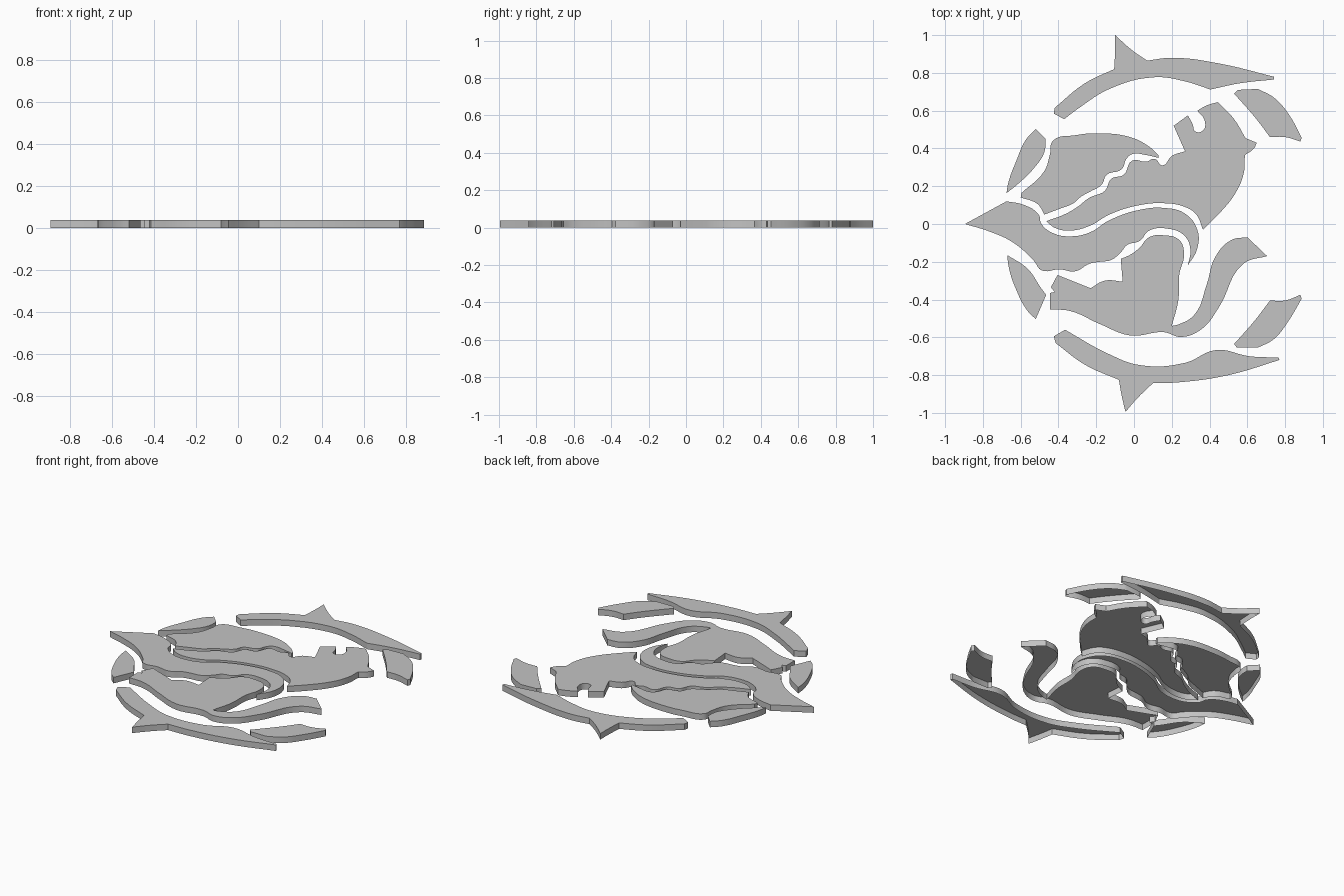
import bpy
import bmesh

THICKNESS = 0.038

default_cube = bpy.data.objects.get("Cube")
if default_cube:
    bpy.data.objects.remove(default_cube)

# One plain grey for the whole emblem
grey = bpy.data.materials.new("plain_grey")
grey.use_nodes = True
grey.diffuse_color = (0.55, 0.55, 0.55, 1)
grey.node_tree.nodes["Principled BSDF"].inputs["Base Color"].default_value = (0.55, 0.55, 0.55, 1)


def smooth(x, y):
    return x, y, "AUTO"


def corner(x, y):
    return x, y, "VECTOR"


def plate(name, outline):
    """Flat plate, open underneath, from an outline of rounded and sharp points."""
    curve = bpy.data.curves.new(name, "CURVE")
    curve.dimensions = "2D"
    curve.fill_mode = "BOTH"
    curve.extrude = THICKNESS / 2
    curve.resolution_u = 6
    spline = curve.splines.new("BEZIER")
    spline.bezier_points.add(len(outline) - 1)
    spline.use_cyclic_u = True
    for point, (x, y, kind) in zip(spline.bezier_points, outline):
        point.co = (x, y, 0)
        point.handle_left_type = point.handle_right_type = kind
    curve.materials.append(grey)
    part = bpy.data.objects.new(name, curve)
    part.location.z = THICKNESS / 2
    bpy.context.collection.objects.link(part)
    bpy.ops.object.select_all(action="DESELECT")
    part.select_set(True)
    bpy.context.view_layer.objects.active = part
    bpy.ops.object.convert(target="MESH")

    # Leave only the top face and the rim
    bm = bmesh.new()
    bm.from_mesh(part.data)
    underside = [f for f in bm.faces if all(v.co.z < 0 for v in f.verts)]
    bmesh.ops.delete(bm, geom=underside, context="FACES")
    bmesh.ops.remove_doubles(bm, verts=bm.verts, dist=0.0001)
    bmesh.ops.recalc_face_normals(bm, faces=bm.faces)
    if any(f.normal.z < -0.5 for f in bm.faces):
        bmesh.ops.reverse_faces(bm, faces=bm.faces)
    bm.to_mesh(part.data)
    bm.free()
    bpy.ops.object.shade_smooth_by_angle()


# Outer arcs, each with a pointed spike
plate("back_arc", [
    corner(-.10, 1), smooth(-.01, .92), corner(.07, .865), smooth(.20, .88),
    smooth(.45, .85), corner(.74, .78), corner(.74, .765),
    smooth(.56, .745), corner(.405, .712), smooth(.27, .755),
    smooth(.11, .777), smooth(-.13, .715), smooth(-.29, .615),
    corner(-.37, .555), corner(-.425, .585), corner(-.42, .615),
    smooth(-.26, .745), corner(-.105, .82), smooth(-.10, .92)])

plate("front_arc", [
    corner(-.045, -.995), smooth(.02, -.92), corner(.10, -.843), smooth(.24, -.838),
    smooth(.50, -.80), corner(.77, -.72), corner(.765, -.707),
    smooth(.61, -.70), smooth(.435, -.667), smooth(.27, -.735),
    smooth(.03, -.747), smooth(-.13, -.69), corner(-.365, -.56),
    corner(-.425, -.595), corner(-.415, -.63), smooth(-.26, -.745),
    corner(-.08, -.825), smooth(-.065, -.91)])

# Side fins
plate("back_left_fin", [
    corner(.53, .69), corner(.55, .71), corner(.655, .715), smooth(.74, .67),
    smooth(.82, .58), corner(.888, .455), corner(.88, .437),
    smooth(.80, .46), corner(.72, .46), smooth(.64, .565)])
plate("front_left_fin", [
    corner(.53, -.635), corner(.545, -.655), corner(.655, -.655), smooth(.74, -.61),
    smooth(.82, -.51), corner(.888, -.395), corner(.88, -.375),
    smooth(.80, -.405), corner(.72, -.405), smooth(.64, -.51)])
plate("back_right_fin", [
    corner(-.52, .503), corner(-.468, .45), smooth(-.475, .38),
    smooth(-.53, .295), smooth(-.605, .22), corner(-.675, .163),
    smooth(-.665, .22), smooth(-.625, .33), smooth(-.57, .45)])
plate("front_right_fin", [
    corner(-.52, -.503), corner(-.465, -.375), smooth(-.495, -.335),
    smooth(-.56, -.24), corner(-.67, -.165), smooth(-.665, -.22),
    smooth(-.625, -.345), smooth(-.56, -.465)])

# Inner leaf with a wavy lower edge
plate("wavy_leaf", [
    smooth(-.43, .44), smooth(-.31, .47), smooth(-.20, .48),
    smooth(-.02, .46), smooth(.08, .41), corner(.13, .365), corner(.13, .35),
    smooth(.065, .365), smooth(-.01, .37), smooth(-.04, .345),
    smooth(-.065, .29), smooth(-.145, .26), smooth(-.17, .21),
    smooth(-.235, .17), smooth(-.28, .145), smooth(-.32, .11),
    smooth(-.395, .08), corner(-.475, .05), smooth(-.51, .105),
    corner(-.60, .14), corner(-.595, .165), smooth(-.475, .28),
    smooth(-.445, .37)])

# Upper body with a notched head
plate("upper_body", [
    corner(-.465, .015), smooth(-.37, .05), smooth(-.30, .09),
    smooth(-.235, .14), smooth(-.155, .175), smooth(-.12, .24),
    smooth(-.055, .26), smooth(-.01, .335), smooth(.065, .33),
    smooth(.11, .345), smooth(.15, .31), smooth(.20, .36),
    corner(.27, .385), smooth(.25, .43), corner(.21, .52),
    corner(.285, .575), smooth(.31, .53), smooth(.325, .49),
    smooth(.365, .495), smooth(.375, .545), corner(.335, .60),
    smooth(.39, .63), corner(.445, .645), smooth(.53, .555),
    corner(.59, .455), corner(.65, .43), smooth(.635, .40),
    corner(.587, .365), smooth(.58, .265), smooth(.535, .16),
    smooth(.46, .065), corner(.365, -.03), smooth(.33, .05),
    smooth(.27, .09), smooth(.16, .11), smooth(.03, .10),
    smooth(-.13, .05), smooth(-.235, -.01), smooth(-.34, -.035),
    smooth(-.42, -.02)])

# Sweeping middle body with a pointed nose and a hooked end
plate("middle_body", [
    corner(-.895, 0), corner(-.675, .12), smooth(-.58, .10),
    smooth(-.505, .05), smooth(-.49, 0), smooth(-.425, -.05),
    smooth(-.33, -.065), smooth(-.235, -.045), smooth(-.13, .02),
    smooth(.03, .075), smooth(.16, .085), smooth(.27, .055),
    smooth(.335, -.03), smooth(.335, -.13), corner(.285, -.22),
    smooth(.298, -.13), smooth(.265, -.06), smooth(.18, -.025),
    smooth(.08, -.035), smooth(.03, -.09), smooth(-.035, -.11),
    smooth(-.07, -.15), smooth(-.12, -.19), smooth(-.18, -.20),
    smooth(-.235, -.21), smooth(-.31, -.25), smooth(-.395, -.24),
    smooth(-.49, -.245), smooth(-.53, -.195), smooth(-.645, -.095),
    smooth(-.765, -.04)])

# Lower body joined to its curved tail
plate("lower_body", [
    corner(-.405, -.27), corner(-.23, -.34), smooth(-.155, -.30),
    corner(-.06, -.305), corner(-.07, -.185), smooth(-.015, -.16),
    smooth(.03, -.125), smooth(.08, -.07), smooth(.16, -.06),
    smooth(.24, -.085), smooth(.265, -.16), smooth(.24, -.265),
    smooth(.235, -.40), corner(.20, -.54), smooth(.24, -.53),
    smooth(.32, -.48), smooth(.385, -.32), smooth(.43, -.175),
    smooth(.515, -.085), corner(.60, -.07), corner(.705, -.17),
    smooth(.58, -.21), smooth(.45, -.44), smooth(.36, -.555),
    smooth(.25, -.598), smooth(.16, -.573), smooth(-.02, -.59),
    smooth(-.18, -.53), smooth(-.34, -.46), corner(-.445, -.453),
    corner(-.445, -.365), corner(-.42, -.36), corner(-.44, -.335)])
